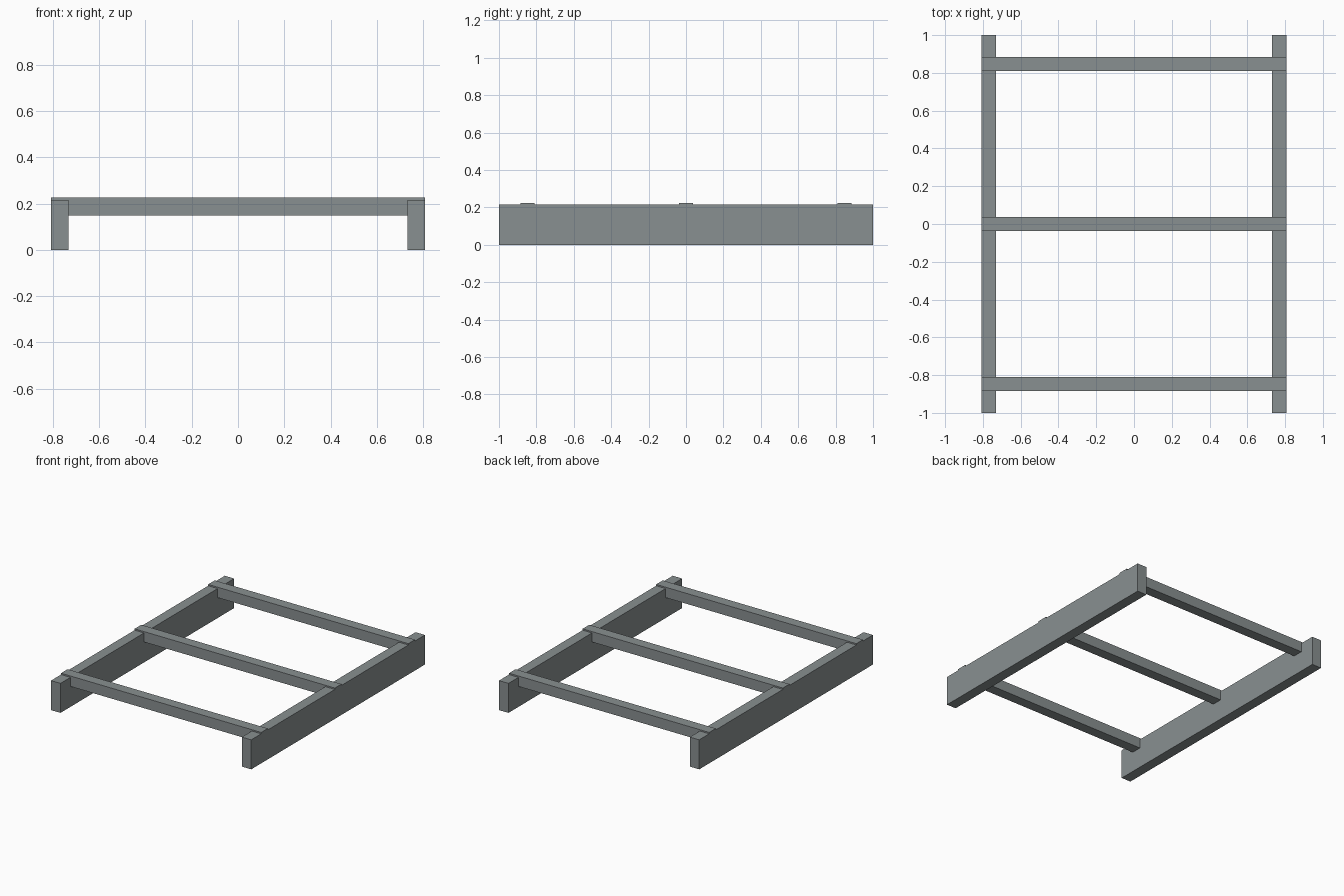
import bpy

if "Cube" in bpy.data.objects:
    bpy.data.objects.remove(bpy.data.objects["Cube"])

# dark blue-grey finish
finish = bpy.data.materials.new("dark_grey")
finish.diffuse_color = (0.25, 0.277, 0.282, 1)
finish.use_nodes = True
finish.node_tree.nodes["Principled BSDF"].inputs["Base Color"].default_value = finish.diffuse_color


def box(name, x, y, z):
    """Box from (min, max) ranges on each axis."""
    ranges = (x, y, z)
    bpy.ops.mesh.primitive_cube_add(size=1, location=[(a + b) / 2 for a, b in ranges])
    ob = bpy.context.object
    ob.name = name
    ob.scale = [b - a for a, b in ranges]
    bpy.ops.object.transform_apply(location=False, rotation=False, scale=True)
    ob.data.materials.append(finish)
    return ob


HALF_W = 0.807   # outer half width
BEAM = 0.076     # beam thickness
RAIL_H = 0.215
TOP = 0.225

# two tall side rails
for side, s in (("left", -1), ("right", 1)):
    x = sorted((s * HALF_W, s * (HALF_W - BEAM)))
    box(side + "_rail", x, (-1, 1), (0, RAIL_H))

# three crossbars let into the rails, standing slightly proud on top
for label, y in (("front", -0.847), ("middle", 0), ("back", 0.847)):
    box(label + "_crossbar", (-HALF_W, HALF_W),
        (y - BEAM / 2, y + BEAM / 2), (TOP - BEAM, TOP))
